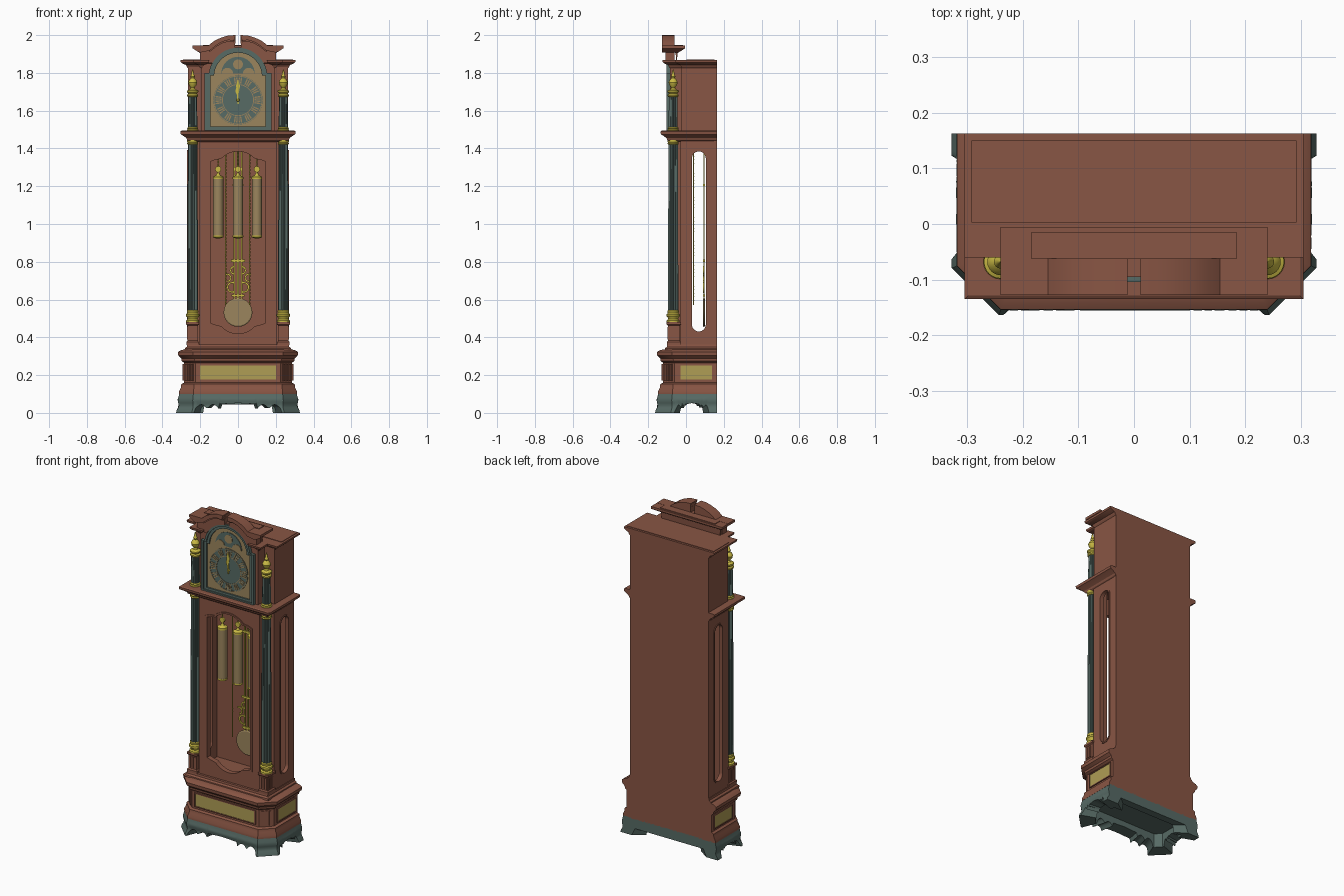
import bpy, bmesh, math
from math import sin, cos, pi, radians
from mathutils import Vector, Matrix

if "Cube" in bpy.data.objects:
    bpy.data.objects.remove(bpy.data.objects["Cube"])

def material(name, rgb):
    m = bpy.data.materials.new(name)
    m.diffuse_color = (*rgb, 1)
    m.use_nodes = True
    m.node_tree.nodes["Principled BSDF"].inputs["Base Color"].default_value = m.diffuse_color
    return m

WOOD = material("red_brown_wood", (0.25, 0.092, 0.058))
TEAL = material("dark_grey_green", (0.095, 0.145, 0.13))
GOLD = material("bright_gold", (0.60, 0.50, 0.06))
BRASS = material("dull_brass", (0.33, 0.235, 0.11))
PANEL = material("panel_gold", (0.43, 0.34, 0.09))
BACK = 0.163

def add(name, bm, mat):
    bmesh.ops.recalc_face_normals(bm, faces=bm.faces)
    me = bpy.data.meshes.new(name)
    bm.to_mesh(me)
    bm.free()
    me.materials.append(mat)
    ob = bpy.data.objects.new(name, me)
    bpy.context.collection.objects.link(ob)
    return ob

def box(name, x, y, z, mat, rot=0):
    """Box from (min, max) ranges, optionally turned about its own vertical axis."""
    bm = bmesh.new()
    c = Vector(((x[0] + x[1]) / 2, (y[0] + y[1]) / 2, (z[0] + z[1]) / 2))
    size = (abs(x[1] - x[0]), abs(y[1] - y[0]), abs(z[1] - z[0]), 1)
    bmesh.ops.create_cube(bm, size=1, matrix=Matrix.Translation(c) @ Matrix.Rotation(rot, 4, 'Z') @ Matrix.Diagonal(size))
    return add(name, bm, mat)

def plate(name, outlines, d0, d1, mat, side=False):
    """Flat outline with holes; faces front (u=x) or side (u=y), thick from d0 to d1."""
    cu = bpy.data.curves.new(name, 'CURVE')
    cu.dimensions, cu.fill_mode, cu.extrude = '2D', 'BOTH', abs(d1 - d0) / 2
    for pts in outlines:
        sp = cu.splines.new('POLY')
        sp.points.add(len(pts) - 1)
        for p, (u, v) in zip(sp.points, pts):
            p.co = (u, v, 0, 1)
        sp.use_cyclic_u = True
    ob = bpy.data.objects.new(name, cu)
    bpy.context.collection.objects.link(ob)
    mid = (d0 + d1) / 2
    ob.location = (mid, 0, 0) if side else (0, mid, 0)
    ob.rotation_euler = (pi / 2, 0, pi / 2 if side else 0)
    cu.materials.append(mat)
    bpy.ops.object.select_all(action='DESELECT')
    ob.select_set(True)
    bpy.context.view_layer.objects.active = ob
    bpy.ops.object.convert(target='MESH')
    return ob

def lathe(name, prof, loc, mat, segs=24, flute=0.0, axis='Z'):
    """Turned part from (radius, height) points; flute pulls in every other side."""
    bm = bmesh.new()
    rings = [[bm.verts.new(((r * (1 - flute * (i % 2))) * cos(2 * pi * i / segs),
                            (r * (1 - flute * (i % 2))) * sin(2 * pi * i / segs), z))
              for i in range(segs)] for r, z in prof]
    for a, b in zip(rings, rings[1:]):
        for i in range(segs):
            bm.faces.new((a[i], a[(i + 1) % segs], b[(i + 1) % segs], b[i]))
    bm.faces.new(rings[0][::-1])
    bm.faces.new(rings[-1])
    if axis == 'Y':
        bmesh.ops.rotate(bm, verts=bm.verts, matrix=Matrix.Rotation(pi / 2, 3, 'X'))
    bmesh.ops.translate(bm, verts=bm.verts, vec=loc)
    return add(name, bm, mat)

def offset(plan, d):
    """Mitred offset of a counter-clockwise plan; the back stays flush."""
    out = []
    for i, p in enumerate(plan):
        e1 = (Vector(p) - Vector(plan[i - 1])).normalized()
        e2 = (Vector(plan[(i + 1) % len(plan)]) - Vector(p)).normalized()
        n1, n2 = Vector((e1.y, -e1.x)), Vector((e2.y, -e2.x))
        q = Vector(p) + (n1 + n2) * d / (1 + n1.dot(n2))
        out.append(Vector((q.x, min(q.y, BACK))))
    return out

def loft(name, plan, prof, mat):
    """Moulding: plan outline stacked with (offset, height) steps."""
    bm = bmesh.new()
    rings = [[bm.verts.new((*q, z)) for q in offset(plan, d)] for d, z in prof]
    n = len(plan)
    for a, b in zip(rings, rings[1:]):
        for i in range(n):
            bm.faces.new((a[i], a[(i + 1) % n], b[(i + 1) % n], b[i]))
    bm.faces.new(rings[0][::-1])
    bm.faces.new(rings[-1])
    return add(name, bm, mat)

def arc(cx, cz, r, a0, a1, n=20):
    return [(cx + r * cos(radians(a0 + (a1 - a0) * i / n)), cz + r * sin(radians(a0 + (a1 - a0) * i / n)))
            for i in range(n + 1)]

def circle(cx, cz, r, n=40):
    return arc(cx, cz, r, 0, 360, n)[:-1]

def rect(x0, x1, y0, y1):
    return [(x0, y0), (x1, y0), (x1, y1), (x0, y1)]

# --- Base with ogee bracket feet and scalloped apron ---
PLAN = [(-0.286, BACK), (-0.286, -0.062), (-0.226, -0.122), (0.226, -0.122), (0.286, -0.062), (0.286, BACK)]
FLARE = [(0.0, 0.042), (0.012, 0.04), (0.035, 0.026), (0.05, 0.03), (0.07, 0.034), (0.088, 0.028), (0.105, 0.024)]

def flare(z):
    for (z0, d0), (z1, d1) in zip(FLARE, FLARE[1:]):
        if z <= z1:
            return d0 + (d1 - d0) * (z - z0) / (z1 - z0)
    return FLARE[-1][1]

def apron(p, edge):
    if edge in (1, 3):                      # chamfered corners are solid feet
        return 0.0
    u = abs(p.x) / 0.215 if edge in (2, 5) else abs(p.y - 0.04) / 0.08
    if u > 1:
        return 0.0
    if edge == 5:
        return 0.045
    return 0.052 - 0.012 * u if u < 0.45 else 0.022 + 0.022 * abs(sin((u - 0.45) / 0.55 * 2 * pi))

bm = bmesh.new()
cols = []
for e in range(6):
    n = 60 if e in (2, 5) else (6 if e in (1, 3) else 30)
    for k in range(n):
        def at(d):
            o = offset(PLAN, d)
            return o[e].lerp(o[(e + 1) % 6], k / n)
        zb = apron(at(0), e)
        zs = [zb + (0.105 - zb) * j / 8 for j in range(9)]
        pts = [(*at(-0.045), 0.09), (*at(-0.045), zb)] + [(*at(flare(z)), z) for z in zs]
        cols.append([bm.verts.new(p) for p in pts])
for a, b in zip(cols, cols[1:] + cols[:1]):
    for j in range(len(a) - 1):
        bm.faces.new((a[j], b[j], b[j + 1], a[j + 1]))
add("bracket_foot_base", bm, TEAL)
loft("base_underside", PLAN, [(0.0, 0.085), (0.022, 0.106)], TEAL)

# --- Plinth box with mouldings, gold panels and reeded corners ---
loft("plinth", PLAN, [(0.026, 0.1), (0.026, 0.115), (0.016, 0.135), (0.014, 0.153), (0, 0.16), (0, 0.265),
                      (0.012, 0.275), (0.014, 0.288), (0.03, 0.303), (0.032, 0.322), (0.02, 0.33), (0, 0.336)], WOOD)
plate("plinth_front_panel", [rect(-0.2, 0.2, 0.178, 0.252)], -0.126, -0.12, PANEL)
plate("plinth_front_panel_frame", [rect(-0.207, 0.207, 0.172, 0.258), rect(-0.2, 0.2, 0.178, 0.252)], -0.129, -0.12, WOOD)
for s in (-1, 1):
    plate("plinth_side_panel", [rect(-0.03, 0.138, 0.178, 0.252)], s * 0.284, s * 0.29, PANEL, True)
    plate("plinth_side_panel_frame", [rect(-0.036, 0.144, 0.172, 0.258), rect(-0.03, 0.138, 0.178, 0.252)],
          s * 0.284, s * 0.293, WOOD, True)
    for k in (-1, 0, 1):
        cx, cy = s * (0.256 + 0.015 * k), -0.092 + 0.015 * k
        box("plinth_corner_reed", (cx - 0.006, cx + 0.006), (cy - 0.006, cy + 0.006), (0.168, 0.258), WOOD, pi / 4)

# --- Waist: hollow case with shaped front opening and side slots ---
BODY = rect(-0.265, 0.265, -0.095, BACK)
loft("waist_foot_moulding", BODY, [(0.018, 0.332), (0.016, 0.342), (0.006, 0.35), (0.004, 0.362)], WOOD)
box("back_panel", (-0.265, 0.265), (0.147, BACK), (0.1, 1.85), WOOD)
opening = ([(-0.145, 1.33)] + [(-0.145, 0.475)] + [(-0.115, 0.465)] + arc(0, 0.54, 0.12, 222, 318) +
           [(0.115, 0.465), (0.145, 0.475), (0.145, 1.33), (0.115, 1.342)] + arc(0, 1.262, 0.122, 42, 138) + [(-0.115, 1.342)])
plate("waist_front", [rect(-0.205, 0.205, 0.36, 1.44), opening], -0.085, -0.06, WOOD)
wide = [(x * 1.09, 0.905 + (z - 0.905) * 1.02) for x, z in opening]
plate("door_trim", [wide, opening], -0.091, -0.08, WOOD)
slot = arc(0.068, 1.347, 0.037, 0, 180, 12) + arc(0.068, 0.468, 0.037, 180, 360, 12)
trim = arc(0.068, 1.347, 0.045, 0, 180, 12) + arc(0.068, 0.468, 0.045, 180, 360, 12)
for s in (-1, 1):
    plate("waist_side", [rect(-0.03, BACK, 0.36, 1.44), slot], s * 0.245, s * 0.265, WOOD, True)
    plate("side_slot_trim", [trim, slot], s * 0.26, s * 0.269, WOOD, True)
    box("column_recess_back", (s * 0.19, s * 0.262), (-0.03, -0.01), (0.36, 1.44), WOOD)
    box("column_recess_side", (s * 0.185, s * 0.205), (-0.085, -0.01), (0.36, 1.44), WOOD)
loft("waist_cornice", BODY, [(-0.01, 1.435), (0.004, 1.445), (0.008, 1.455), (0.026, 1.468), (0.038, 1.475),
                             (0.04, 1.49), (0.034, 1.494)], WOOD)

# --- Corner columns, long and short, with gold fittings ---
for s in (-1, 1):
    x, y = s * 0.24, -0.068
    loft("column_pedestal", rect(x - 0.027, x + 0.027, y - 0.027, y + 0.035),
         [(0.006, 0.36), (0.006, 0.375), (0, 0.382), (0, 0.462), (0.007, 0.468), (0.007, 0.48)], WOOD)
    for k in (-1, 0, 1):
        box("pedestal_reed", (x + k * 0.016 - 0.005, x + k * 0.016 + 0.005), (y - 0.031, y - 0.02), (0.388, 0.456), WOOD)
        box("pedestal_reed", (x + s * 0.02, x + s * 0.031), (y + k * 0.016 - 0.005, y + k * 0.016 + 0.005), (0.388, 0.456), WOOD)
    lathe("column_gold_base", [(0.034, 0.48), (0.034, 0.49), (0.026, 0.496), (0.028, 0.503), (0.035, 0.512), (0.035, 0.522),
                               (0.028, 0.528), (0.031, 0.533), (0.031, 0.54), (0.026, 0.545)], (x, y, 0), GOLD)
    lathe("long_column", [(0.028, 0.54), (0.0275, 0.9), (0.025, 1.428)], (x, y, 0), TEAL, 28, 0.16)
    lathe("column_gold_capital", [(0.026, 1.42), (0.03, 1.426), (0.027, 1.432), (0.031, 1.438), (0.031, 1.446)], (x, y, 0), GOLD)
    lathe("hood_column_base", [(0.031, 1.49), (0.031, 1.498), (0.026, 1.502), (0.029, 1.507), (0.025, 1.513)], (x, y, 0), GOLD)
    lathe("hood_column", [(0.025, 1.51), (0.023, 1.68)], (x, y, 0), TEAL, 28, 0.16)
    lathe("gold_finial", [(0.025, 1.672), (0.029, 1.677), (0.029, 1.684), (0.022, 1.69), (0.03, 1.698), (0.03, 1.706),
                          (0.014, 1.714), (0.01, 1.722), (0.02, 1.735), (0.024, 1.75), (0.018, 1.764), (0.008, 1.772),
                          (0.012, 1.78), (0.008, 1.79), (0.005, 1.806), (0.001, 1.82)], (x, y, 0), GOLD)

# --- Hood case and cornice ---
box("hood_case", (-0.265, 0.265), (-0.025, BACK), (1.49, 1.84), WOOD)
box("hood_front", (-0.195, 0.195), (-0.085, -0.02), (1.49, 1.85), WOOD)
HOOD = [(0.265, BACK), (-0.265, BACK), (-0.265, -0.02), (-0.2, -0.02), (-0.2, -0.085), (-0.192, -0.085), (-0.192, -0.02),
        (0.192, -0.02), (0.192, -0.085), (0.2, -0.085), (0.2, -0.02), (0.265, -0.02)]
loft("hood_cornice", HOOD, [(0, 1.825), (0.006, 1.832), (0.01, 1.842), (0.026, 1.848), (0.038, 1.856), (0.04, 1.868)], WOOD)
box("hood_top_board", (-0.292, 0.292), (0.003, 0.15), (1.86, 1.871), WOOD)

# --- Broken pediment ---
loft("pediment_block", rect(-0.2, 0.2, -0.055, -0.045), [(-0.003, 1.86), (0, 1.905), (0.012, 1.912), (0.028, 1.922),
                                                        (0.04, 1.93), (0.04, 1.944)], WOOD)
box("pediment_top_board", (-0.185, 0.185), (-0.062, -0.015), (1.94, 1.948), WOOD)
top = [(0.155, 1.945), (0.135, 1.963), (0.11, 1.978), (0.08, 1.99), (0.05, 1.998), (0.012, 2.0)]
for s in (-1, 1):
    def flip(pts):
        return [(s * u, v) for u, v in pts]
    under = arc(0, 1.78, 0.153, 84, 28)
    plate("pediment_face", [flip(under + [(0.2, 1.855), (0.2, 1.91), (0.15, 1.942)] + [(u, v - 0.005) for u, v in top])],
          -0.108, -0.062, WOOD)
    band = [(0.2, 1.908), (0.215, 1.914), (0.24, 1.93), (0.24, 1.945)] + top
    low = [(0.022, 1.97), (0.05, 1.974), (0.08, 1.966), (0.11, 1.95), (0.135, 1.93), (0.15, 1.918)]
    plate("swan_neck_moulding", [flip(band + low)], -0.128, -0.062, WOOD)
    plate("swan_neck_fillet", [flip([(u, v - 0.022) for u, v in top] + [(u, v - 0.008) for u, v in low])], -0.118, -0.062, WOOD)

# --- Arched dial frame and dial ---
def arched(w, z0, sh, r, cz):
    a = math.degrees(math.asin((sh - cz) / r))
    return [(-w, z0), (w, z0), (w, sh)] + arc(0, cz, r, a, 180 - a) + [(-w, sh)]
f_out, f_mid, f_in = arched(0.178, 1.494, 1.8, 0.155, 1.78), arched(0.163, 1.502, 1.793, 0.142, 1.78), arched(0.145, 1.515, 1.785, 0.127, 1.78)
plate("dial_frame_outer", [f_out, f_mid], -0.104, -0.07, TEAL)
plate("dial_frame_inner", [f_mid, f_in], -0.097, -0.07, TEAL)
plate("dial_plate", [arched(0.15, 1.51, 1.785, 0.13, 1.78)], -0.088, -0.075, BRASS)
CZ = 1.656
plate("chapter_ring", [circle(0, CZ, 0.13), circle(0, CZ, 0.08)], -0.091, -0.086, TEAL)
plate("dial_centre", [circle(0, CZ, 0.08)], -0.0895, -0.086, TEAL)
for r in (0.082, 0.126):
    plate("ring_edge", [circle(0, CZ, r + 0.0025), circle(0, CZ, r - 0.0015)], -0.0925, -0.088, BRASS)
for h in range(12):                          # hour marks made of radial strokes
    n = 3 if h % 3 else 4
    for k in range(n):
        a = pi / 6 * h + (k - (n - 1) / 2) * 0.105
        q = [(r * sin(a + t), CZ + r * cos(a + t)) for r, t in ((0.088, -0.035), (0.12, -0.03), (0.12, 0.03), (0.088, 0.035))]
        plate("hour_mark", [q], -0.093, -0.09, BRASS)
for name, a, length in (("minute_hand", 0.0, 0.112), ("hour_hand", -0.08, 0.075)):
    q = [(-0.003, -0.02), (0.003, -0.02), (0.004, 0.4 * length), (0.011, 0.65 * length), (0, length), (-0.011, 0.65 * length), (-0.004, 0.4 * length)]
    plate(name, [[(u * cos(a) + v * sin(a), CZ + v * cos(a) - u * sin(a)) for u, v in q]], -0.097, -0.094, GOLD)
lathe("hand_boss", [(0.009, 0), (0.006, 0.009)], (0, -0.091, CZ), GOLD, 16, axis='Y')
plate("moon_dial", [arc(0, 1.797, 0.088, 0, 180)], -0.091, -0.086, TEAL)
plate("moon", [circle(0, 1.845, 0.026)], -0.0925, -0.09, BRASS)
for s in (-1, 1):
    plate("moon_dial_hump", [arc(s * 0.056, 1.797, 0.03, 0, 180)], -0.094, -0.09, BRASS)

# --- Weights, chains and pendulum ---
def chain(x, y, z0, z1):
    n = int((z1 - z0) / 0.009)
    lathe("chain", [(0.0045 if i % 2 else 0.002, z0 + (z1 - z0) * i / n) for i in range(n + 1)], (x, y, 0), GOLD, 6)

for x in (-0.105, 0, 0.1):
    lathe("weight", [(0.027, 0.932), (0.027, 1.242)], (x, 0, 0), BRASS, 28)
    lathe("weight_cap", [(0.028, 1.238), (0.028, 1.25), (0.012, 1.258), (0.005, 1.27), (0.005, 1.285)], (x, 0, 0), GOLD)
    lathe("weight_foot", [(0.012, 0.924), (0.028, 0.93), (0.028, 0.94)], (x, 0, 0), GOLD)
    lathe("weight_pulley", [(0.016, -0.005), (0.012, 0), (0.016, 0.005)], (x, 0, 1.29), GOLD, 20, axis='Y')
    chain(x, 0, 1.3, 1.44)
for x in (-0.065, 0.062):
    chain(x, 0.04, 0.57, 1.44)
lathe("pendulum_bob", [(0.07, -0.006), (0.076, -0.002), (0.076, 0.002), (0.07, 0.006)], (0, 0.095, 0.532), BRASS, 48, axis='Y')
for x in (-0.02, 0, 0.02):
    box("pendulum_rod", (x - 0.004, x + 0.004), (0.092, 0.098), (0.6, 1.44), GOLD)
for z, w in ((0.615, 0.035), (0.8, 0.038), (1.2, 0.03)):
    box("pendulum_crossbar", (-w, w), (0.09, 0.1), (z, z + 0.012), GOLD)
for s in (-1, 1):                            # lyre scrolls
    for cx, cz, r, a0, a1 in ((0.03, 0.665, 0.03, -120, 120), (0.058, 0.715, 0.024, 60, 270), (0.02, 0.755, 0.024, -100, 100)):
        ring = arc(cx, cz, r, a0, a1, 14) + arc(cx, cz, r - 0.009, a1, a0, 14)
        plate("lyre_scroll", [[(s * u, v) for u, v in ring]], 0.091, 0.099, GOLD)

# --- Smooth turned parts, keep edges sharp ---
bpy.ops.object.select_all(action='SELECT')
bpy.ops.object.shade_smooth_by_angle(angle=radians(32))
